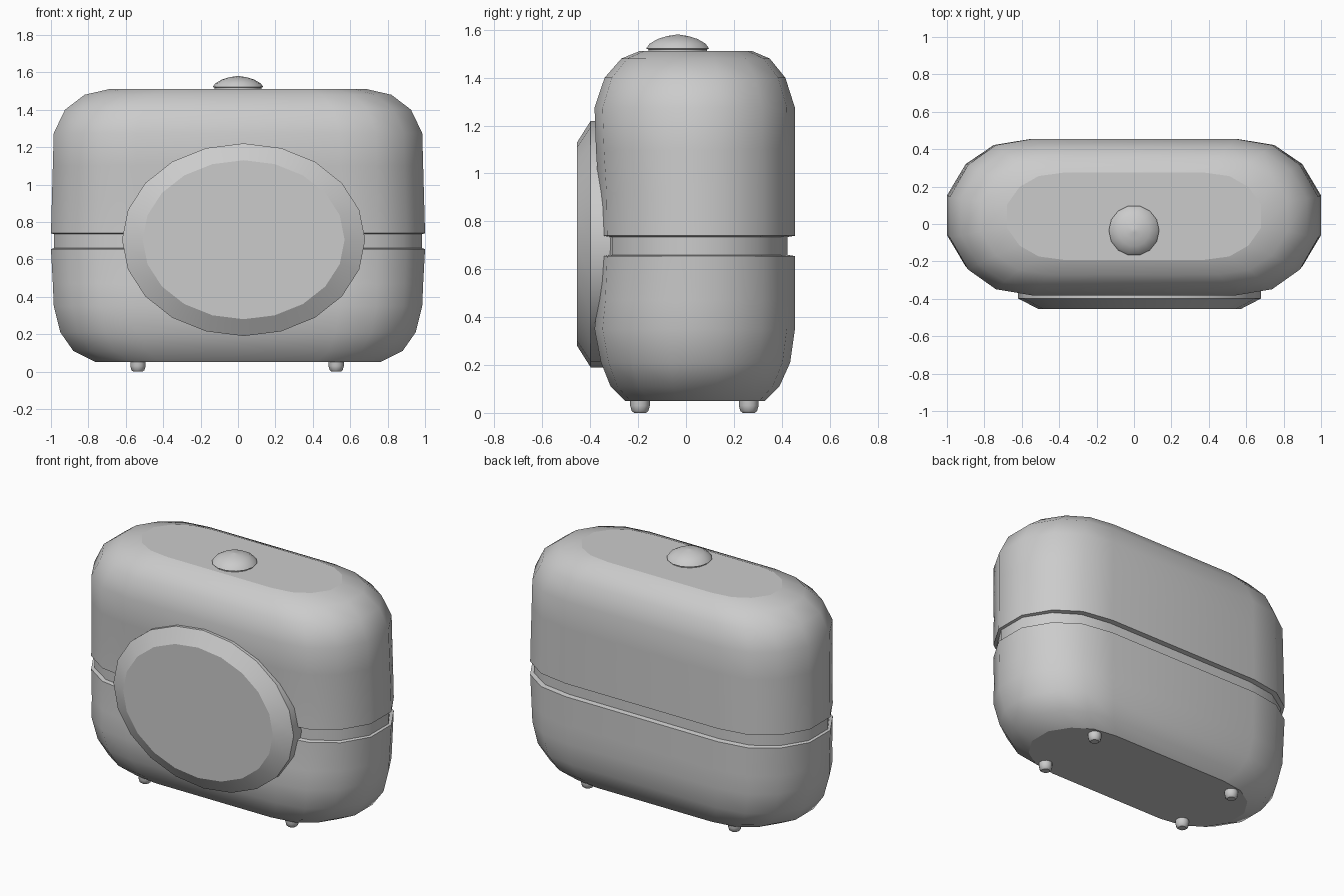
import bpy, bmesh, math
from mathutils import Matrix

cube = bpy.data.objects.get("Cube")
if cube:
    bpy.data.objects.remove(cube, do_unlink=True)

grey = bpy.data.materials.new("plain grey")
grey.use_nodes = True
grey.diffuse_color = (0.6, 0.6, 0.6, 1)
grey.node_tree.nodes["Principled BSDF"].inputs["Base Color"].default_value = (0.6, 0.6, 0.6, 1)


def loft(name, rings, angle, matrix=Matrix()):
    """Skin a stack of equal-length rings and close both ends with flat caps."""
    bm = bmesh.new()
    loops = [[bm.verts.new(matrix @ Matrix.Translation(p).to_translation()) for p in ring]
             for ring in rings]
    n = len(loops[0])
    for a, b in zip(loops, loops[1:]):
        for i in range(n):
            j = (i + 1) % n
            bm.faces.new((a[i], a[j], b[j], b[i]))
    caps = [bm.faces.new(loops[0]), bm.faces.new(loops[-1])]
    bmesh.ops.recalc_face_normals(bm, faces=bm.faces)
    mesh = bpy.data.meshes.new(name)
    cap_ids = []
    bm.edges.index_update()
    for cap in caps:
        cap_ids += [e.index for e in cap.edges]
    bm.to_mesh(mesh)
    bm.free()
    mesh.materials.append(grey)
    obj = bpy.data.objects.new(name, mesh)
    bpy.context.collection.objects.link(obj)
    bpy.ops.object.select_all(action='DESELECT')
    obj.select_set(True)
    bpy.context.view_layer.objects.active = obj
    bpy.ops.object.shade_smooth_by_angle(angle=math.radians(angle))
    for i in cap_ids:
        mesh.edges[i].use_edge_sharp = True
    return obj


def ellipse(sides, rx, ry, z):
    return [(rx * math.cos(t), ry * math.sin(t), z)
            for t in (2 * math.pi * i / sides for i in range(sides))]


# Body: rounded plan outline, as fractions of the half width and half depth
corner = [(0.55, 1), (0.75, 0.92), (0.90, 0.67), (1, 0.26)]
quarter_b = [(x, -y) for x, y in reversed(corner)]
plan = corner + quarter_b
plan += [(-x, -y) for x, y in plan]


def body_ring(z, half_x, front, back):
    mid, half_y = (front + back) / 2, (back - front) / 2
    return [(x * half_x, mid + y * half_y, z) for x, y in plan]


# Height, half width, front and back of each section
sections = [
    (0.05, 0.76, -0.255, 0.33), (0.11, 0.88, -0.315, 0.39),
    (0.21, 0.95, -0.355, 0.435), (0.35, 0.985, -0.382, 0.455),
    (0.47, 0.99, -0.37, 0.455), (0.655, 1.0, -0.362, 0.455),
    (0.66, 0.985, -0.337, 0.425), (0.735, 0.985, -0.337, 0.425),
    (0.74, 1.0, -0.362, 0.455), (0.92, 0.995, -0.365, 0.455),
    (1.10, 0.99, -0.376, 0.455), (1.275, 0.985, -0.382, 0.455),
    (1.40, 0.925, -0.34, 0.415), (1.48, 0.82, -0.27, 0.35),
    (1.512, 0.68, -0.192, 0.275)]
loft("body", [body_ring(*s) for s in sections], 40)

# Oval front disc with a bevelled rim
facing = Matrix.Translation((0.03, 0, 0.705)) @ Matrix.Rotation(math.pi / 2, 4, 'X')
loft("front_disc", [ellipse(20, 0.65, 0.515, 0.30), ellipse(20, 0.65, 0.515, 0.398),
                    ellipse(20, 0.54, 0.425, 0.455)], 25, facing)

# Domed button on top
dome = [(0.125, 1.50), (0.125, 1.518), (0.135, 1.522), (0.12, 1.542),
        (0.085, 1.562), (0.045, 1.574), (0.006, 1.58)]
loft("top_button", [ellipse(14, r, r, z) for r, z in dome], 50,
     Matrix.Translation((0, -0.035, 0)))

# Four small feet
foot = [(0.025, 0), (0.035, 0.008), (0.041, 0.03), (0.041, 0.07)]
for side, x in (("right", -0.535), ("left", 0.525)):
    for end, y in (("front", -0.192), ("back", 0.262)):
        loft(f"{end}_{side}_foot", [ellipse(12, r, r, z) for r, z in foot], 40,
             Matrix.Translation((x, y, 0)))
